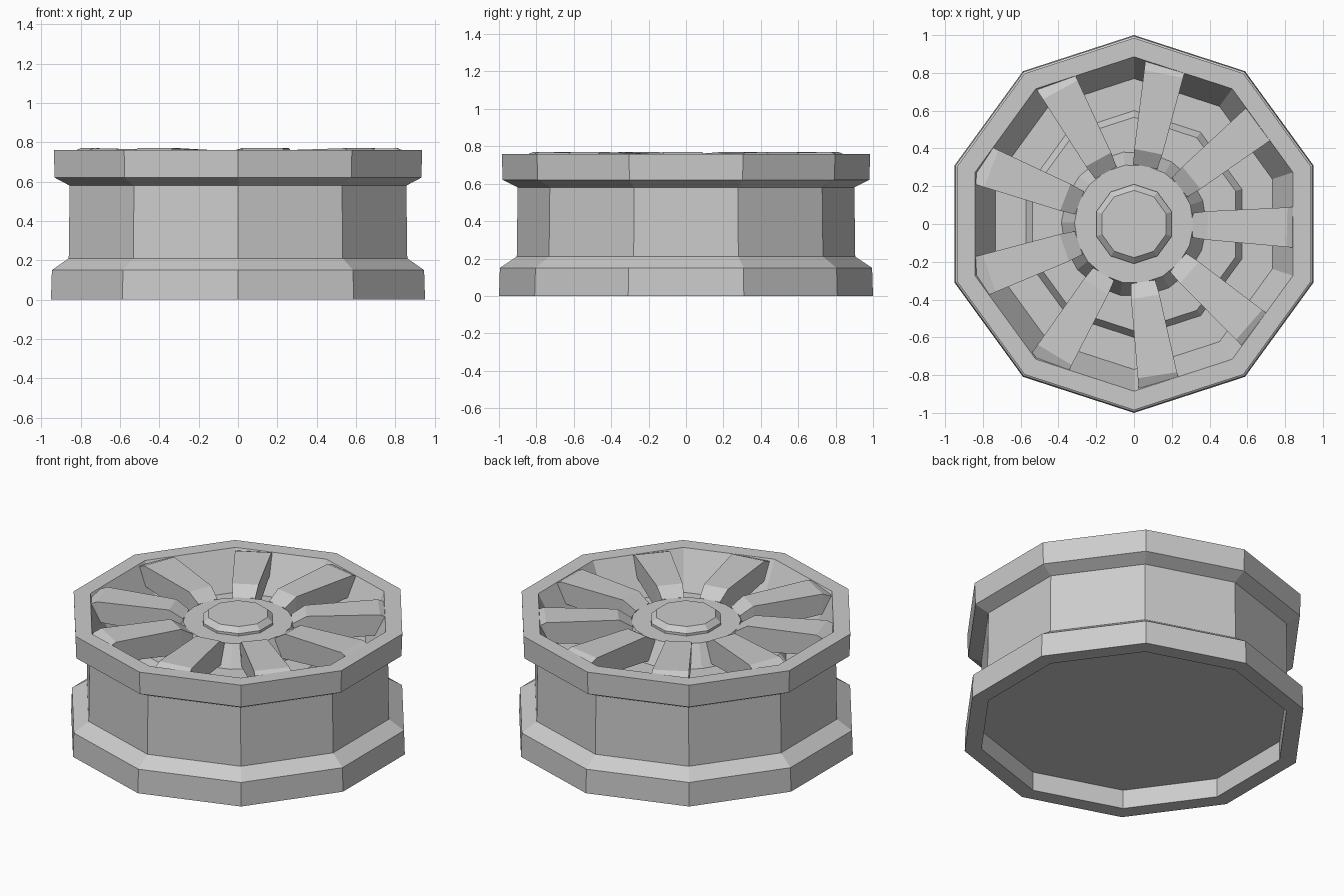
import bpy, bmesh
from math import sin, cos, pi, radians

if "Cube" in bpy.data.objects:
    bpy.data.objects.remove(bpy.data.objects["Cube"])


def make_object(name, bm):
    bmesh.ops.recalc_face_normals(bm, faces=bm.faces)
    mesh = bpy.data.meshes.new(name)
    bm.to_mesh(mesh)
    bm.free()
    obj = bpy.data.objects.new(name, mesh)
    bpy.context.collection.objects.link(obj)
    return obj


def lathe(name, profile, sides, start, closed=False):
    """Revolve (radius, z) points; open profiles get end caps."""
    bm = bmesh.new()
    rings = [[bm.verts.new((r * cos(start + 2 * pi * k / sides),
                            r * sin(start + 2 * pi * k / sides), z))
              for k in range(sides)] for r, z in profile]
    pairs = list(zip(rings, rings[1:]))
    if closed:
        pairs.append((rings[-1], rings[0]))
    for a, b in pairs:
        for k in range(sides):
            n = (k + 1) % sides
            bm.faces.new((a[k], a[n], b[n], b[k]))
    if not closed:
        bm.faces.new(rings[0])
        bm.faces.new(rings[-1])
    return make_object(name, bm)


def spoke(name, angle):
    """Tapered bar: each station is radius, top z, bottom z, half width."""
    stations = [(0.31, 0.71, 0.58, 0.065), (0.39, 0.76, 0.60, 0.076),
                (0.81, 0.77, 0.64, 0.105), (0.88, 0.74, 0.66, 0.11)]
    bm = bmesh.new()
    rings = []
    for r, top, low, w in stations:
        pts = [(-w, top), (w, top), (w * 0.95, low), (-w * 0.95, low)]
        rings.append([bm.verts.new((r * cos(angle) - s * sin(angle),
                                    r * sin(angle) + s * cos(angle), z))
                      for s, z in pts])
    for a, b in zip(rings, rings[1:]):
        for k in range(4):
            n = (k + 1) % 4
            bm.faces.new((a[k], a[n], b[n], b[k]))
    bm.faces.new(rings[0])
    bm.faces.new(rings[-1])
    return make_object(name, bm)


# Ten-sided rim: recessed back, flanges, waisted barrel, sloped inner well,
# and the raised disc on the well floor
lathe("rim", [(0.90, 0.12), (0.90, 0.0), (1.0, 0.0), (0.995, 0.15),
              (0.905, 0.21), (0.90, 0.58), (0.98, 0.62), (0.985, 0.76),
              (0.885, 0.76), (0.77, 0.53), (0.60, 0.53), (0.565, 0.58)],
      10, pi / 2)

# Hub plate and centre cap
lathe("hub", [(0.39, 0.57), (0.315, 0.71)], 18, radians(-1.2))
lathe("centre_cap", [(0.21, 0.70), (0.21, 0.725), (0.178, 0.755)], 10, pi / 2)

# Nine spokes
for i in range(9):
    spoke(f"spoke_{i + 1}", radians(-1.2 + 40 * i))
